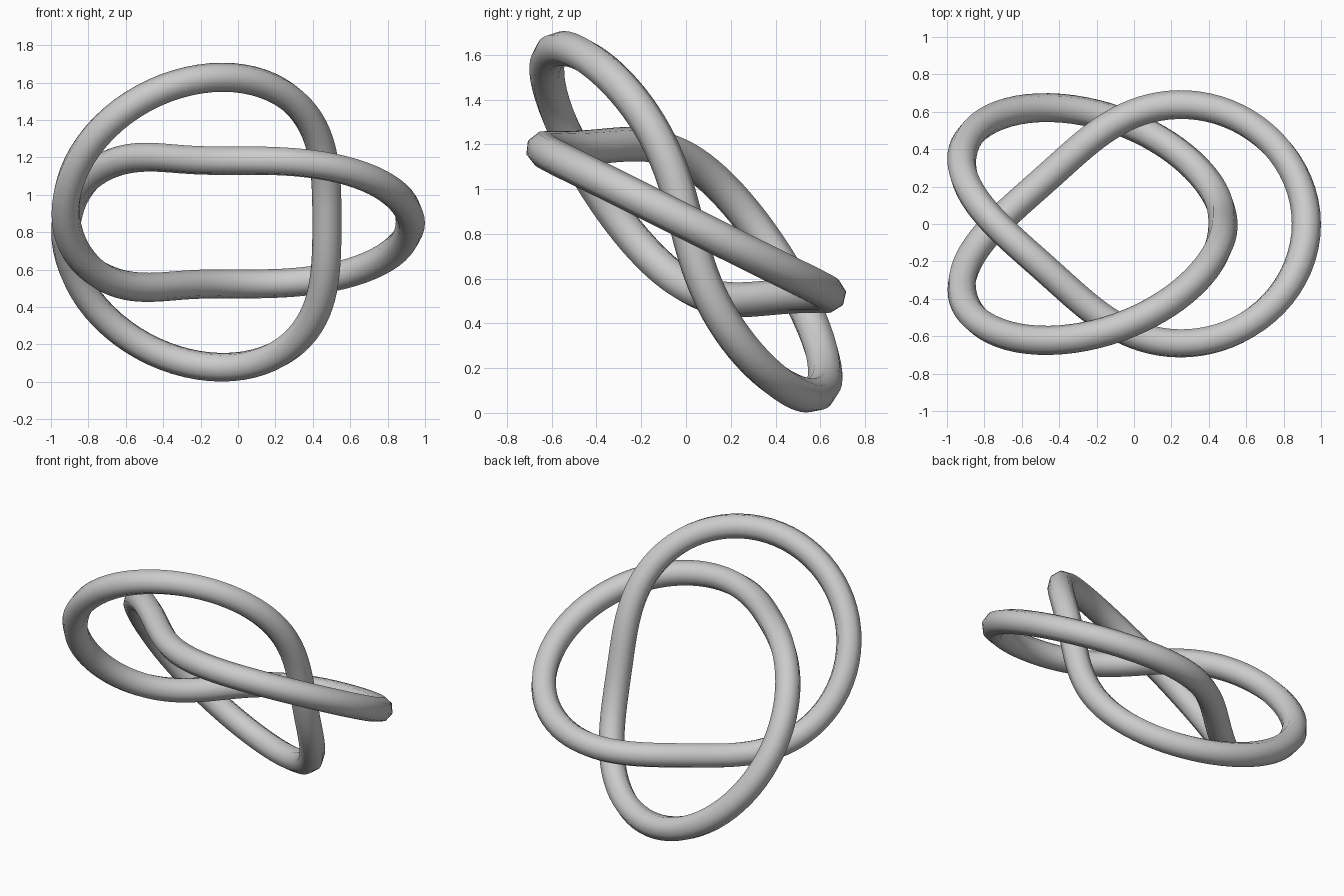
import bpy
from math import sin, cos, pi
from mathutils import Vector, Matrix

cube = bpy.data.objects.get("Cube")
if cube:
    bpy.data.objects.remove(cube, do_unlink=True)

MAJOR, MINOR, TUBE = 0.781, 0.223, 0.078
STEPS = 200

# Plain grey material
grey = bpy.data.materials.new("light_grey")
grey.use_nodes = True
colour = (0.6, 0.6, 0.6, 1)
grey.diffuse_color = colour
grey.node_tree.nodes["Principled BSDF"].inputs["Base Color"].default_value = colour

# Centre line: a trefoil wound around a torus, tilted about x
tilt = Matrix.Rotation(-pi / 4, 3, 'X')
path = []
for i in range(STEPS):
    t = 2 * pi * i / STEPS
    ring = MAJOR + MINOR * cos(3 * t)
    path.append(tilt @ Vector((ring * cos(2 * t), ring * sin(2 * t), MINOR * sin(3 * t))))

# Centre in x and y and stand on the ground
low = Vector([min(p[k] for p in path) for k in range(3)])
high = Vector([max(p[k] for p in path) for k in range(3)])
middle = (low + high) / 2
offset = Vector((-middle.x, -middle.y, TUBE - low.z))

# Closed tube with eight sides
curve = bpy.data.curves.new("knot_tube", 'CURVE')
curve.dimensions = '3D'
curve.bevel_depth = TUBE
curve.bevel_resolution = 2
spline = curve.splines.new('POLY')
spline.points.add(STEPS - 1)
for point, p in zip(spline.points, path):
    point.co = (*(p + offset), 1)
spline.use_cyclic_u = True
spline.use_smooth = True
curve.materials.append(grey)

knot = bpy.data.objects.new("knot_tube", curve)
bpy.context.collection.objects.link(knot)
bpy.ops.object.select_all(action='DESELECT')
bpy.context.view_layer.objects.active = knot
knot.select_set(True)
bpy.ops.object.convert(target='MESH')
bpy.ops.object.shade_smooth()
